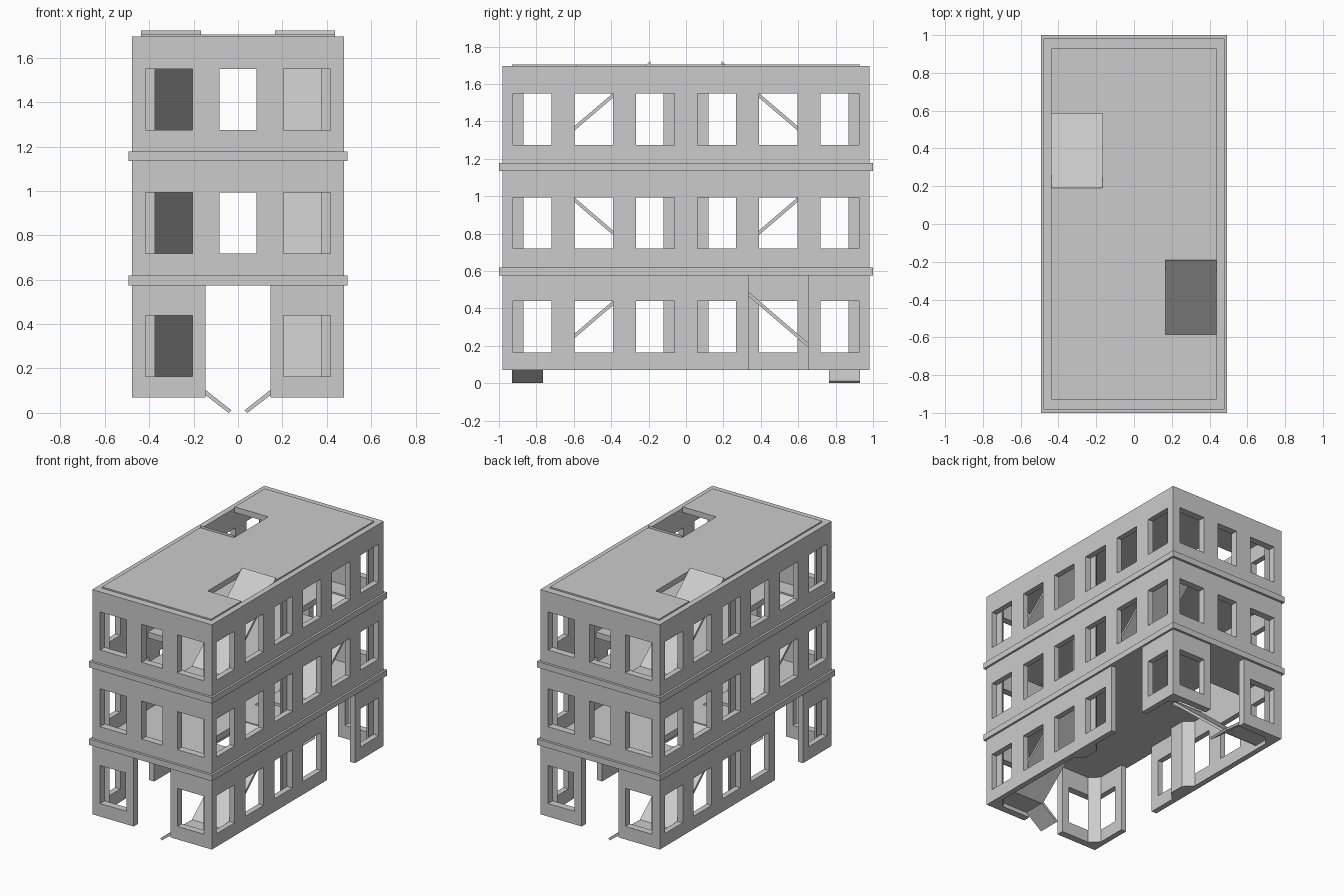
import bpy, bmesh
from mathutils import Matrix, Vector
from math import pi

if "Cube" in bpy.data.objects:
    bpy.data.objects.remove(bpy.data.objects["Cube"])

WX, WY = 0.478, 0.982        # outer wall half sizes
IX, IY = 0.437, 0.930        # inner wall half sizes
FLOOR = 0.555                # storey height
SLAB = (0.575, 0.618)


def finish(bm, name):
    bmesh.ops.recalc_face_normals(bm, faces=bm.faces)
    me = bpy.data.meshes.new(name)
    bm.to_mesh(me)
    bm.free()
    ob = bpy.data.objects.new(name, me)
    bpy.context.collection.objects.link(ob)
    return ob


def add_prism(bm, pts, to3d, a, b):
    """Extrude a 2D profile between a and b; to3d maps (u, v, w) to a point."""
    lo = [bm.verts.new(to3d(u, v, a)) for u, v in pts]
    hi = [bm.verts.new(to3d(u, v, b)) for u, v in pts]
    bm.faces.new(lo)
    bm.faces.new(hi)
    n = len(pts)
    for i in range(n):
        j = (i + 1) % n
        bm.faces.new((lo[i], lo[j], hi[j], hi[i]))


def along_z(u, v, w): return (u, v, w)
def along_y(u, v, w): return (u, w, v)
def along_x(u, v, w): return (w, u, v)


def add_box(bm, x0, x1, y0, y1, z0, z1):
    add_prism(bm, [(x0, y0), (x1, y0), (x1, y1), (x0, y1)], along_z, z0, z1)


def boxes(name, items):
    bm = bmesh.new()
    for it in items:
        add_box(bm, *it)
    return finish(bm, name)


def cut(ob, items):
    """Subtract boxes from an object and bake the result."""
    tool = boxes("cutter", items)
    tool.hide_render = True
    mod = ob.modifiers.new("cut", 'BOOLEAN')
    mod.operation, mod.solver, mod.object = 'DIFFERENCE', 'EXACT', tool
    bpy.context.view_layer.update()
    me = bpy.data.meshes.new_from_object(
        ob.evaluated_get(bpy.context.evaluated_depsgraph_get()))
    ob.modifiers.clear()
    ob.data = me
    bpy.data.objects.remove(tool)


# Outer walls, hollowed, then pierced by windows and doorways
walls = boxes("walls", [(-WX, WX, -WY, WY, 0.07, 1.695)])
cut(walls, [(-IX, IX, -IY, IY, 0, 2)])
holes = []
for f in range(3):
    z0, z1 = 0.164 + f * FLOOR, 0.439 + f * FLOOR
    for s in (-1, 1):
        ya, yb = sorted((s * 0.925, s * 1.05))
        xa, xb = sorted((s * 0.43, s * 0.55))
        for c, w in ((-0.31, 0.212), (0, 0.165), (0.31, 0.212)):
            if f == 0 and c == 0:
                holes.append((-0.147, 0.147, ya, yb, 0, SLAB[0]))
            else:
                holes.append((c - w / 2, c + w / 2, ya, yb, z0, z1))
        for i in range(6):
            c = -0.823 + i * 0.329
            if f == 0 and abs(c - s * 0.49) < 0.1:
                holes.append((xa, xb, c - 0.16, c + 0.16, 0, SLAB[0]))
            else:
                holes.append((xa, xb, c - 0.103, c + 0.103, z0, z1))
cut(walls, holes)


# Floor slabs with projecting bands, and the roof, with stair holes
def stair_holes(s, z0, z1):
    y0, y1 = (-0.585, -0.19) if s > 0 else (-0.80, -0.405)
    xs = sorted((s * 0.167, s * IX))
    xr = sorted((-s * 0.167, -s * IX))
    return [(*xs, y0, y1, z0, z1), (*xr, -y1, -y0, z0, z1)]


for name, s, hx, hy, z0, z1 in (
        ("second_floor", 1, 0.493, 1.0, SLAB[0], SLAB[1]),
        ("third_floor", -1, 0.493, 1.0, SLAB[0] + FLOOR + 0.005, SLAB[1] + FLOOR + 0.005),
        ("roof", 1, IX, IY, 1.665, 1.705)):
    slab = boxes(name, [(-hx, hx, -hy, hy, z0, z1)])
    cut(slab, stair_holes(s, z0 - 0.1, z1 + 0.1))

# Chamfered inner corners and mid-wall piers
bm = bmesh.new()
C = 0.062
for sx in (-1, 1):
    for sy in (-1, 1):
        add_prism(bm, [(sx * IX, sy * IY), (sx * (IX - C), sy * IY),
                       (sx * IX, sy * (IY - C))], along_z, 0.07, 1.68)
    add_prism(bm, [(sx * IX, -0.12), (sx * (IX - C), -0.058),
                   (sx * (IX - C), 0.058), (sx * IX, 0.12)], along_z, 0.07, 1.68)
finish(bm, "corner_piers")

# L-shaped ramps: short entry flight, landing, long flight
mid = Vector((0, -0.495, 0))
half_turn = Matrix.Rotation(pi, 4, 'Z')
flip = Matrix.Translation(mid) @ half_turn @ Matrix.Translation(-mid)
for f in range(3):
    for back in (False, True):
        bm = bmesh.new()
        start = (0.030, 0.012, 0.042, 0.0) if f == 0 else (0.052, 0.03, 0.064, 0.02)
        add_prism(bm, [(start[0], start[1]), (start[2], start[3]),
                       (0.175, 0.102), (0.167, 0.12)], along_y, -IY, -0.765)
        add_box(bm, 0.167, IX, -IY, -0.765, 0.10, 0.12)
        add_prism(bm, [(-0.765, 0.12), (-0.765, 0.096), (-0.19, 0.588),
                       (-0.19, 0.612)], along_x, 0.167, IX)
        m = flip if f == 1 else Matrix.Identity(4)
        if back:
            m = half_turn @ m
        m = Matrix.Translation((0, 0, f * FLOOR)) @ m
        bm.transform(m)
        finish(bm, f"ramp_{f + 1}_{'back' if back else 'front'}")
